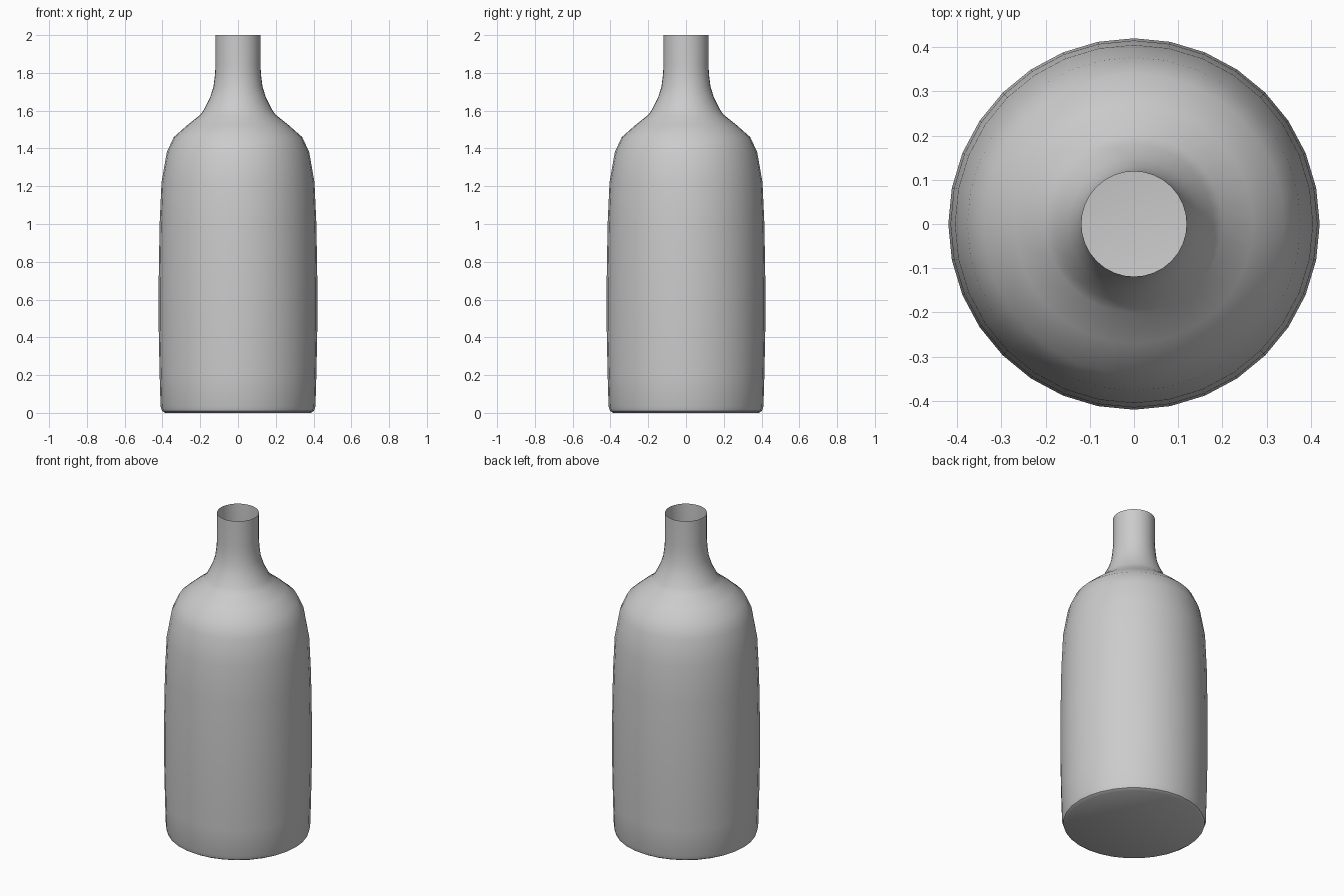
import bpy, bmesh
from math import cos, sin, tau, radians

if "Cube" in bpy.data.objects:
    bpy.data.objects.remove(bpy.data.objects["Cube"])

SIDES = 32

# Bottle outline: (radius, height) from base to open mouth
PROFILE = [
    (0.385, 0.0), (0.402, 0.01), (0.41, 0.035), (0.415, 0.20), (0.42, 0.45),
    (0.42, 0.70), (0.415, 1.0), (0.405, 1.22), (0.377, 1.38), (0.34, 1.46),
    (0.27, 1.522), (0.20, 1.578), (0.18, 1.605), (0.148, 1.67), (0.13, 1.725),
    (0.122, 1.79), (0.119, 1.84), (0.119, 2.0),
]

bm = bmesh.new()
rings = [[bm.verts.new((r * cos(tau * i / SIDES), r * sin(tau * i / SIDES), z))
          for i in range(SIDES)] for r, z in PROFILE]

# Walls
for low, high in zip(rings, rings[1:]):
    for i in range(SIDES):
        j = (i + 1) % SIDES
        bm.faces.new((low[i], low[j], high[j], high[i]))

# Flat base; the mouth stays open
bm.faces.new(rings[0][::-1])

mesh = bpy.data.meshes.new("bottle")
bm.to_mesh(mesh)
bm.free()
bottle = bpy.data.objects.new("bottle", mesh)
bpy.context.collection.objects.link(bottle)

# Smooth shading
bpy.context.view_layer.objects.active = bottle
bottle.select_set(True)
bpy.ops.object.shade_smooth_by_angle(angle=radians(40))
